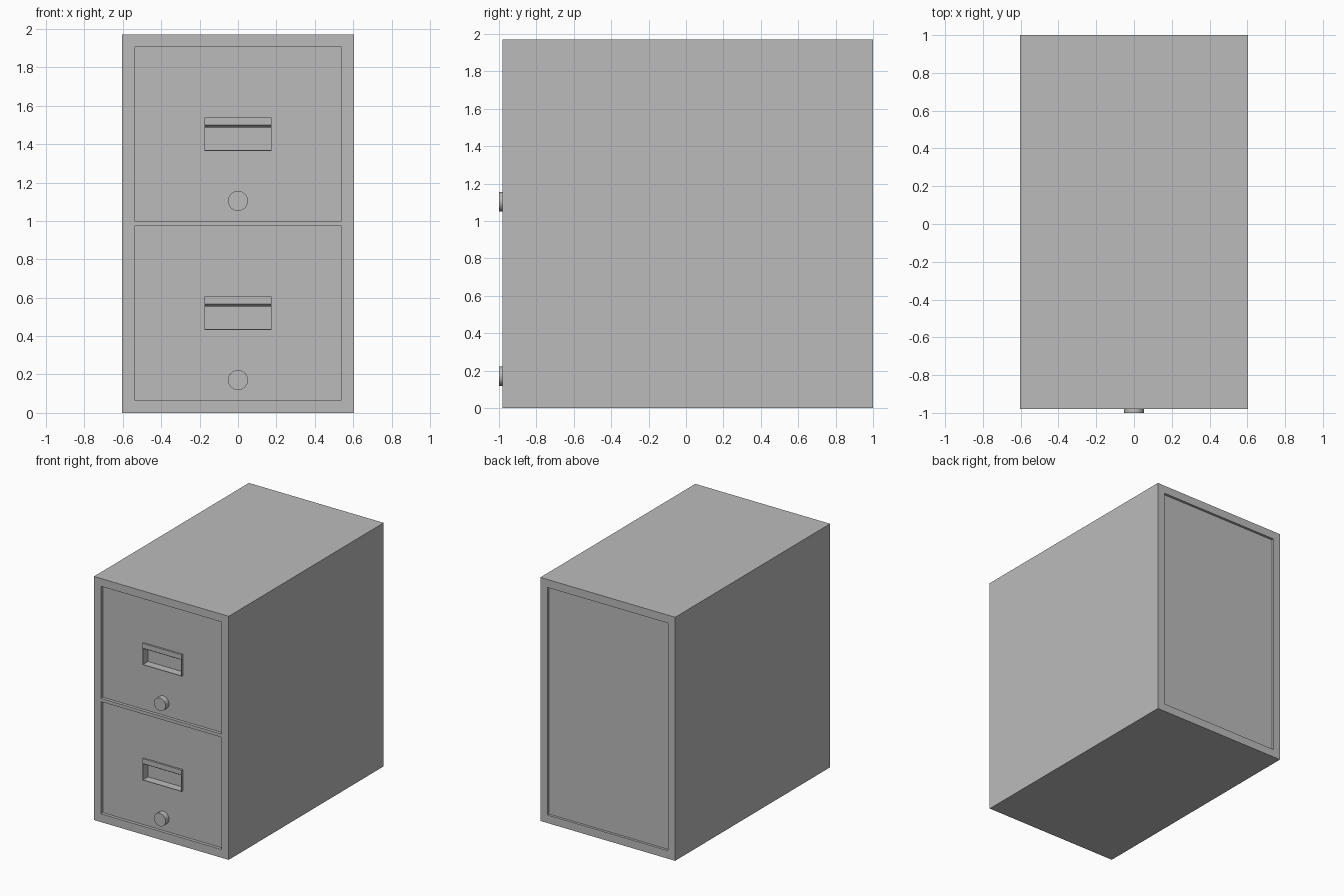
import bpy
import bmesh
from math import radians

cube = bpy.data.objects.get("Cube")
if cube:
    bpy.data.objects.remove(cube, do_unlink=True)

grey = bpy.data.materials.new("grey metal")
grey.use_nodes = True
grey.diffuse_color = (0.5, 0.5, 0.5, 1)
grey.node_tree.nodes["Principled BSDF"].inputs["Base Color"].default_value = (0.5, 0.5, 0.5, 1)


def finish(bm, name):
    bmesh.ops.recalc_face_normals(bm, faces=bm.faces)
    mesh = bpy.data.meshes.new(name)
    bm.to_mesh(mesh)
    bm.free()
    mesh.materials.append(grey)
    obj = bpy.data.objects.new(name, mesh)
    bpy.context.collection.objects.link(obj)
    return obj


def box(name, half_width, y0, y1, z0, z1):
    """Box centred on x."""
    bm = bmesh.new()
    bmesh.ops.create_cube(bm, size=1)
    for v in bm.verts:
        v.co.x *= 2 * half_width
        v.co.y = y0 if v.co.y < 0 else y1
        v.co.z = z0 if v.co.z < 0 else z1
    return finish(bm, name)


def extrude_x(name, profile, half_width):
    """Extrude a closed (y, z) profile across x."""
    bm = bmesh.new()
    face = bm.faces.new([bm.verts.new((-half_width, y, z)) for y, z in profile])
    result = bmesh.ops.extrude_face_region(bm, geom=[face])
    for item in result["geom"]:
        if isinstance(item, bmesh.types.BMVert):
            item.co.x = half_width
    return finish(bm, name)


def cut(target, cutter):
    """Subtract the cutter, then delete it."""
    mod = target.modifiers.new("cut", "BOOLEAN")
    mod.operation = "DIFFERENCE"
    mod.solver = "EXACT"
    mod.object = cutter
    bpy.context.view_layer.objects.active = target
    bpy.ops.object.modifier_apply(modifier=mod.name)
    bpy.data.objects.remove(cutter, do_unlink=True)


FRONT, BACK, HEIGHT = -0.98, 1.0, 1.97
PANEL, CAVITY = -0.955, -0.86
OPENING, PULL = 0.54, 0.175

# Cabinet shell with a shallow recess in the back
body = box("cabinet_body", 0.603, FRONT, BACK, 0, HEIGHT)
cut(body, box("back_recess", OPENING, BACK - 0.02, BACK + 0.1, 0.065, 1.905))

for label, base in (("lower", 0.067), ("upper", 1.0)):
    # Drawer front, set back inside its opening
    top = base + 0.907
    cut(body, box("opening", OPENING, FRONT - 0.1, CAVITY, base, top))
    drawer = box(label + "_drawer_front", OPENING, PANEL, CAVITY, base, top)

    # Recessed pull pocket with a thin raised rim
    low, high = base + 0.365, base + 0.54
    cut(drawer, box("pocket", PULL - 0.004, FRONT - 0.1, PANEL + 0.05, low + 0.004, high - 0.004))
    rim = box(label + "_pull_rim", PULL, PANEL - 0.015, PANEL + 0.002, low, high)
    cut(rim, box("rim_hole", PULL - 0.004, FRONT - 0.1, CAVITY, low + 0.004, high - 0.004))

    # Finger lip with a sloping underside
    extrude_x(label + "_pull_lip",
              [(PANEL - 0.014, high - 0.001), (PANEL - 0.014, high - 0.04),
               (PANEL + 0.004, high - 0.052), (PANEL + 0.004, high - 0.001)],
              PULL - 0.002)

    # Round lock button
    bpy.ops.mesh.primitive_cylinder_add(vertices=32, radius=0.052, depth=0.05,
                                        location=(0, -0.975, base + 0.104),
                                        rotation=(radians(90), 0, 0))
    lock = bpy.context.object
    lock.name = label + "_lock"
    lock.data.materials.append(grey)
    bpy.ops.object.shade_smooth_by_angle(angle=radians(35))
